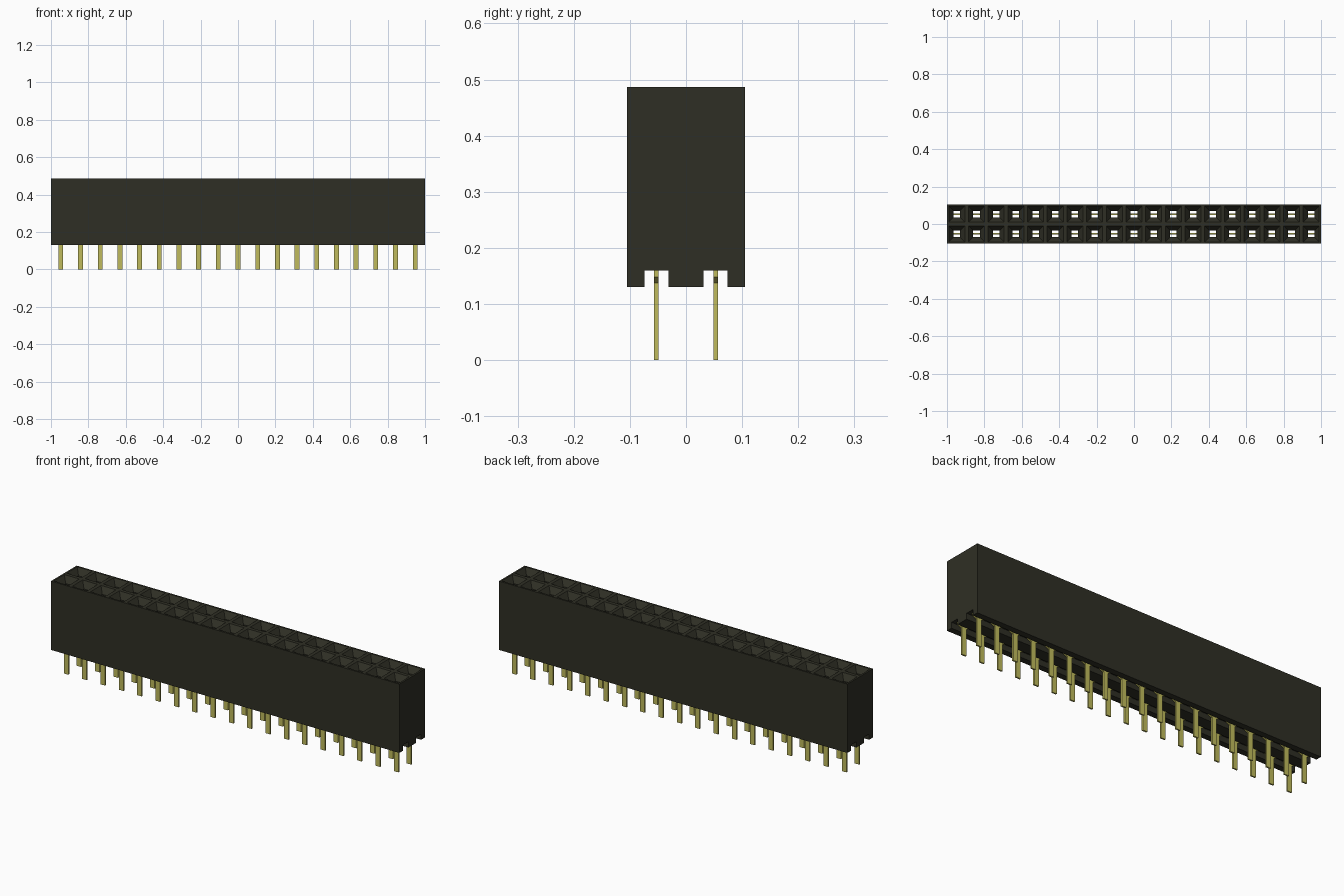
import bpy
import bmesh

cube = bpy.data.objects.get("Cube")
if cube:
    bpy.data.objects.remove(cube, do_unlink=True)

COLS = 19
PITCH = 2 / COLS
TOP, BOTTOM, GROOVE = 0.487, 0.13, 0.16
xs = [(i - (COLS - 1) / 2) * PITCH for i in range(COLS)]
ys = [-PITCH / 2, PITCH / 2]


def material(name, rgb, rough):
    m = bpy.data.materials.new(name)
    m.use_nodes = True
    m.diffuse_color = (*rgb, 1)
    shader = m.node_tree.nodes["Principled BSDF"]
    shader.inputs["Base Color"].default_value = (*rgb, 1)
    shader.inputs["Roughness"].default_value = rough
    return m


def make_object(name, bm, mat):
    bmesh.ops.recalc_face_normals(bm, faces=bm.faces)
    mesh = bpy.data.meshes.new(name)
    bm.to_mesh(mesh)
    bm.free()
    mesh.materials.append(mat)
    obj = bpy.data.objects.new(name, mesh)
    bpy.context.collection.objects.link(obj)
    return obj


def loft(bm, rings):
    """Skin matching rings of points and cap both ends."""
    loops = [[bm.verts.new(p) for p in ring] for ring in rings]
    n = len(loops[0])
    for a, b in zip(loops, loops[1:]):
        for i in range(n):
            j = (i + 1) % n
            bm.faces.new((a[i], a[j], b[j], b[i]))
    bm.faces.new(loops[0])
    bm.faces.new(loops[-1])


def rect(x, y, z, hx, hy):
    return [(x - hx, y - hy, z), (x + hx, y - hy, z),
            (x + hx, y + hy, z), (x - hx, y + hy, z)]


plastic = material("black plastic", (0.028, 0.028, 0.018), 0.6)
brass = material("gold plating", (0.53, 0.50, 0.11), 0.4)

# Housing: end profile with two grooves underneath, swept along x
half = [(PITCH, TOP), (PITCH, BOTTOM), (0.074, BOTTOM), (0.074, GROOVE),
        (0.031, GROOVE), (0.031, BOTTOM)]
profile = half + [(-y, z) for y, z in reversed(half)]
bm = bmesh.new()
loft(bm, [[(x, y, z) for y, z in profile] for x in (-1, 1)])
housing = make_object("housing", bm, plastic)

# Sockets: square through holes with funnel mouths
MOUTH, HOLE, DEPTH = 0.043, 0.0175, 0.03
bm = bmesh.new()
for x in xs:
    for y in ys:
        loft(bm, [rect(x, y, z, h, h) for z, h in (
            (GROOVE - 0.02, HOLE), (TOP - DEPTH, HOLE),
            (TOP, MOUTH), (TOP + 0.02, MOUTH))])
cutter = make_object("socket_cutter", bm, plastic)
cutter.hide_render = True

cut = housing.modifiers.new("sockets", "BOOLEAN")
cut.operation = "DIFFERENCE"
cut.solver = "EXACT"
cut.object = cutter
bpy.context.view_layer.objects.active = housing
bpy.ops.object.modifier_apply(modifier=cut.name)
bpy.data.objects.remove(cutter, do_unlink=True)

# Pins: flat blades with a flared shoulder in the groove and a contact above
for row, y in zip(("front", "back"), ys):
    bm = bmesh.new()
    for x in xs:
        loft(bm, [rect(x, y, z, hx, 0.004) for z, hx in (
            (0, 0.013), (0.137, 0.013), (0.148, 0.034),
            (0.175, 0.034), (0.175, 0.0165), (0.34, 0.0165))])
    make_object(row + "_pins", bm, brass)
